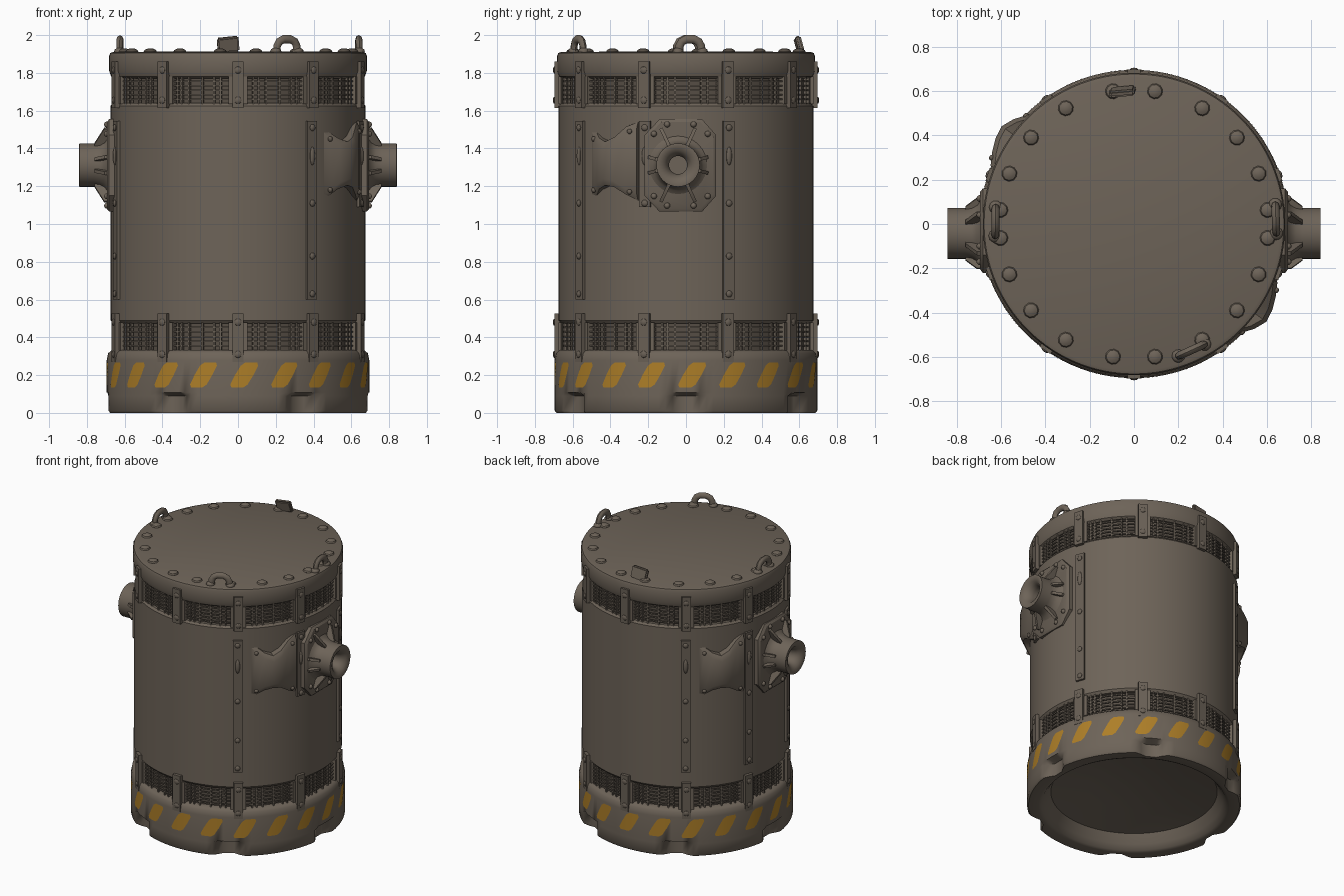
import bpy, bmesh, math
from mathutils import Matrix, Vector

if "Cube" in bpy.data.objects:
    bpy.data.objects.remove(bpy.data.objects["Cube"])

def material(name, rgb):
    m = bpy.data.materials.new(name)
    m.diffuse_color = (*rgb, 1)
    m.use_nodes = True
    m.node_tree.nodes["Principled BSDF"].inputs["Base Color"].default_value = m.diffuse_color
    return m

BROWN = material("brown metal", (0.154, 0.126, 0.098))
TRIM = material("dark trim metal", (0.140, 0.115, 0.090))
VENT = material("vent shadow", (0.095, 0.077, 0.060))
YELLOW = material("hazard yellow", (0.42, 0.21, 0.021))

def finish(bm, name, mat, angle=35):
    bmesh.ops.recalc_face_normals(bm, faces=bm.faces)
    me = bpy.data.meshes.new(name)
    bm.to_mesh(me)
    bm.free()
    me.materials.append(mat)
    ob = bpy.data.objects.new(name, me)
    bpy.context.collection.objects.link(ob)
    bpy.ops.object.select_all(action='DESELECT')
    ob.select_set(True)
    bpy.context.view_layer.objects.active = ob
    bpy.ops.object.shade_smooth_by_angle(angle=math.radians(angle))
    return ob

def around(deg, r=0, z=0, x=0):
    """Frame on the drum wall: local -y points outward, 0 degrees is the front."""
    return Matrix.Rotation(math.radians(deg), 4, 'Z') @ Matrix.Translation((x, -r, z))

def polar(deg, r, z):
    a = math.radians(deg)
    return Vector((r * math.sin(a), -r * math.cos(a), z))

def box(bm, mat, size):
    bmesh.ops.create_cube(bm, size=1, matrix=mat @ Matrix.Diagonal((*size, 1)))

def dome(bm, mat, size):
    bmesh.ops.create_uvsphere(bm, u_segments=10, v_segments=6, radius=1,
                              matrix=mat @ Matrix.Diagonal((*size, 1)))

def skin(bm, rows, closed):
    """Bridge equal-length rows of points with quads."""
    vr = [[bm.verts.new(p) for p in row] for row in rows]
    n = len(rows[0])
    for a, b in zip(vr, vr[1:]):
        for i in range(n if closed else n - 1):
            j = (i + 1) % n
            bm.faces.new((a[i], a[j], b[j], b[i]))
    return vr

def lathe(bm, profile, segs=120, mat=Matrix(), shape=lambda deg, r, z: r):
    rows = []
    for r, z in profile:
        degs = [360 * i / segs for i in range(segs)]
        rows.append([mat @ polar(d, shape(d, r, z), z) for d in degs])
    skin(bm, rows, True)
    bmesh.ops.remove_doubles(bm, verts=bm.verts, dist=1e-5)

# Base skirt with a shallow dished underside and six soft foot notches
def notch(deg, r, z):
    off = abs(deg % 60 - 30)
    depth = 0.055 if off < 4.5 else 0.03 if off < 7.5 else 0
    return min(r, 0.695 - depth) if z <= 0.09 else r

bm = bmesh.new()
lathe(bm, [(0, 0.17), (0.3, 0.14), (0.54, 0.10), (0.575, 0.04), (0.60, 0.008), (0.62, 0), (0.685, 0),
           (0.695, 0.012), (0.695, 0.09), (0.695, 0.108), (0.695, 0.28), (0.688, 0.315),
           (0.67, 0.332), (0.63, 0.335)], shape=notch)
finish(bm, "base_skirt", BROWN, 50)

# Drum wall and lid
bm = bmesh.new()
lathe(bm, [(0.63, 0.472), (0.66, 0.472), (0.675, 0.49), (0.675, 1.625), (0.662, 1.64), (0.63, 1.64)])
finish(bm, "drum_wall", BROWN)
bm = bmesh.new()
lathe(bm, [(0.63, 1.78), (0.655, 1.77), (0.672, 1.782), (0.682, 1.81), (0.682, 1.89), (0.676, 1.905),
           (0.66, 1.911), (0, 1.914)])
finish(bm, "lid", BROWN)

# Vent bands: recessed back wall, grille bars, posts behind the straps
STRAPS = [0, 35.2, 71.2, 108.8, 144.8, 180, 215.2, 251.2, 288.8, 324.8]
bands = [(0.33, 0.478), (1.635, 1.78)]
back, grille, posts = bmesh.new(), bmesh.new(), bmesh.new()
for lo, hi in bands:
    lathe(back, [(0.64, lo), (0.64, hi)])
    for k in range(1, 6):
        z = lo + (hi - lo) * k / 6
        lathe(grille, [(0.654, z - 0.004), (0.662, z - 0.004), (0.662, z + 0.004),
                       (0.654, z + 0.004), (0.654, z - 0.004)], 60)
    for s, a in enumerate(STRAPS):
        for k in (-11, -8.5, -5, 1.5, 7, 10):
            box(grille, around(36 * s + 18 + k, 0.657, (lo + hi) / 2), (0.009, 0.016, hi - lo))
        box(posts, around(a, 0.652, (lo + hi) / 2), (0.1, 0.045, hi - lo))
finish(back, "vent_back", VENT)
finish(grille, "vent_grille", TRIM)
finish(posts, "vent_posts", BROWN)

# Short riveted straps across the vents
straps, rivets = bmesh.new(), bmesh.new()
for lo, hi in [(0.27, 0.525), (1.615, 1.86)]:
    for a in STRAPS:
        box(straps, around(a, 0.682, (lo + hi) / 2), (0.06, 0.03, hi - lo))
        for z in (lo + 0.04, hi - 0.045):
            dome(rivets, around(a, 0.696, z), (0.019, 0.009, 0.019))

# Long riveted wall strips
for deg, lo in [(34.8, 0.6), (71.5, 1.09), (109.3, 0.6), (214.8, 0.6), (251.5, 0.6), (289.3, 0.6)]:
    box(straps, around(deg, 0.677, (lo + 1.545) / 2), (0.062, 0.026, 1.545 - lo))
    for z in (1.51, 1.11, 0.83, 0.63):
        if z > lo:
            dome(rivets, around(deg, 0.69, z), (0.018, 0.011, 0.018))
    dome(rivets, around(deg, 0.689, 1.36), (0.016, 0.012, 0.05))
finish(straps, "straps", TRIM)

# Flared side ducts, one on each side
ducts = bmesh.new()
for turn in (0, 180):
    rows = []
    for deg, r, lo, hi in [(42, 0.672, 1.115, 1.53), (45, 0.692, 1.14, 1.495), (49, 0.72, 1.18, 1.46),
                           (53.5, 0.742, 1.2, 1.44), (58, 0.735, 1.19, 1.465),
                           (63, 0.718, 1.15, 1.52), (68, 0.698, 1.12, 1.545)]:
        d = deg + turn
        rows.append([polar(d, 0.65, lo), polar(d, r - 0.02, lo + 0.005), polar(d, r, lo + 0.04),
                     polar(d, r, hi - 0.04), polar(d, r - 0.02, hi - 0.005), polar(d, 0.65, hi)])
    vr = skin(ducts, rows, True)
    ducts.faces.new(vr[0])
    ducts.faces.new(vr[-1])
    for deg, r, z in [(45, 0.69, 1.18), (45, 0.69, 1.45), (65, 0.708, 1.17), (65, 0.708, 1.49)]:
        dome(rivets, around(deg + turn, r, z), (0.014, 0.012, 0.014))
finish(ducts, "side_ducts", BROWN, 40)
finish(rivets, "rivets", TRIM)

# Side ports: octagonal plate, pipe, ribs and bolts, mirrored to the left
def mirrored(bm, name, mat):
    ob = finish(bm, name, mat)
    ob.modifiers.new("mirror", 'MIRROR').use_mirror_merge = False

CY, CZ = -0.042, 1.312
bm = bmesh.new()
octagon = [(-0.14, 1.065), (0.085, 1.065), (0.16, 1.15), (0.16, 1.47),
           (0.085, 1.555), (-0.14, 1.555), (-0.22, 1.47), (-0.22, 1.15)]
inset = [(-0.03 + (y + 0.03) * 0.92, CZ + (z - CZ) * 0.94) for y, z in octagon]
vr = skin(bm, [[Vector((x, y, z)) for y, z in ring]
               for x, ring in ((0.60, octagon), (0.682, octagon), (0.694, inset))], True)
bm.faces.new(vr[-1])
mirrored(bm, "port_plate", BROWN)

axis = Matrix.Translation((0, CY, CZ)) @ Matrix.Rotation(math.pi / 2, 4, 'Y')
bm = bmesh.new()
lathe(bm, [(0.16, 0.69), (0.135, 0.705), (0.12, 0.73), (0.115, 0.76), (0.115, 0.84), (0.105, 0.842),
           (0.075, 0.83), (0.055, 0.805), (0.048, 0.78), (0.048, 0.73), (0, 0.73)], 32, axis)
mirrored(bm, "port_pipe", BROWN)

bm = bmesh.new()
for a in (25, 155, 205, 335, 75, 105, 255, 285):
    turn = axis @ Matrix.Rotation(math.radians(a), 4, 'Z')
    reach = 0.215 if abs(math.cos(math.radians(a))) > 0.5 else 0.165
    wedge = [(0.1, 0.69), (reach, 0.69), (reach, 0.708), (0.125, 0.76), (0.1, 0.76)]
    vr = skin(bm, [[turn @ Vector((r, w, h)) for r, h in wedge] for w in (-0.009, 0.009)], True)
    bm.faces.new(vr[0])
    bm.faces.new(vr[1])
for y in (-0.17, -0.1, 0.04, 0.115):
    for s in (-1, 1):
        dz = 0.165 if y in (-0.17, 0.115) else 0.215
        dome(bm, Matrix.Translation((0.694, y, CZ + s * dz)), (0.016, 0.016, 0.016))
mirrored(bm, "port_ribs", BROWN)

# Lid bolts
bm = bmesh.new()
for q in (6, 22, 40, 59.5, 81):
    for deg in (q, -q, 180 - q, 180 + q):
        dome(bm, around(deg + 90, 0.606, 1.912), (0.035, 0.035, 0.018))
finish(bm, "lid_bolts", BROWN)

# Lifting eyes on the lid
bm = bmesh.new()
path = [(-0.058, 1.905), (-0.058, 1.94), (-0.045, 1.965), (-0.02, 1.978),
        (0.02, 1.978), (0.045, 1.965), (0.058, 1.94), (0.058, 1.905)]
for deg, r in [(24.5, 0.625), (92, 0.64), (269, 0.625)]:
    frame = around(deg, r)
    rows = []
    for i, (x, z) in enumerate(path):
        a, b = path[max(i - 1, 0)], path[min(i + 1, len(path) - 1)]
        t = Vector((b[0] - a[0], 0, b[1] - a[1])).normalized()
        side = Vector((-t.z, 0, t.x))
        rows.append([frame @ (Vector((x, 0, z)) + 0.022 * side * math.cos(u) + Vector((0, 0.018 * math.sin(u), 0)))
                     for u in (math.pi * k / 4 for k in range(8))])
    skin(bm, rows, True)
    for x in (-0.065, 0.065):
        dome(bm, frame @ Matrix.Translation((x, 0, 1.914)), (0.03, 0.03, 0.02))
finish(bm, "lifting_eyes", BROWN, 50)

# Solid tilted lug at the back of the lid
bm = bmesh.new()
tilt = around(185, 0.6, 1.95) @ Matrix.Rotation(math.radians(6), 4, 'Y') @ Matrix.Rotation(math.radians(-15), 4, 'X')
box(bm, tilt, (0.115, 0.03, 0.082))
bmesh.ops.bevel(bm, geom=bm.edges[:], offset=0.008, segments=2, affect='EDGES')
finish(bm, "back_lug", BROWN, 50)

# Slanted hazard stripes painted around the skirt
bm = bmesh.new()
for s in range(20):
    rows = []
    for z, half in [(0.135, 2.6), (0.15, 3.8), (0.2, 4.0), (0.25, 3.8), (0.267, 2.6)]:
        mid = 18 * s + 2.7 + 46 * (z - 0.2)
        rows.append([polar(mid + half * k / 3, 0.6965, z) for k in range(-3, 4)])
    skin(bm, rows, False)
finish(bm, "hazard_stripes", YELLOW)
